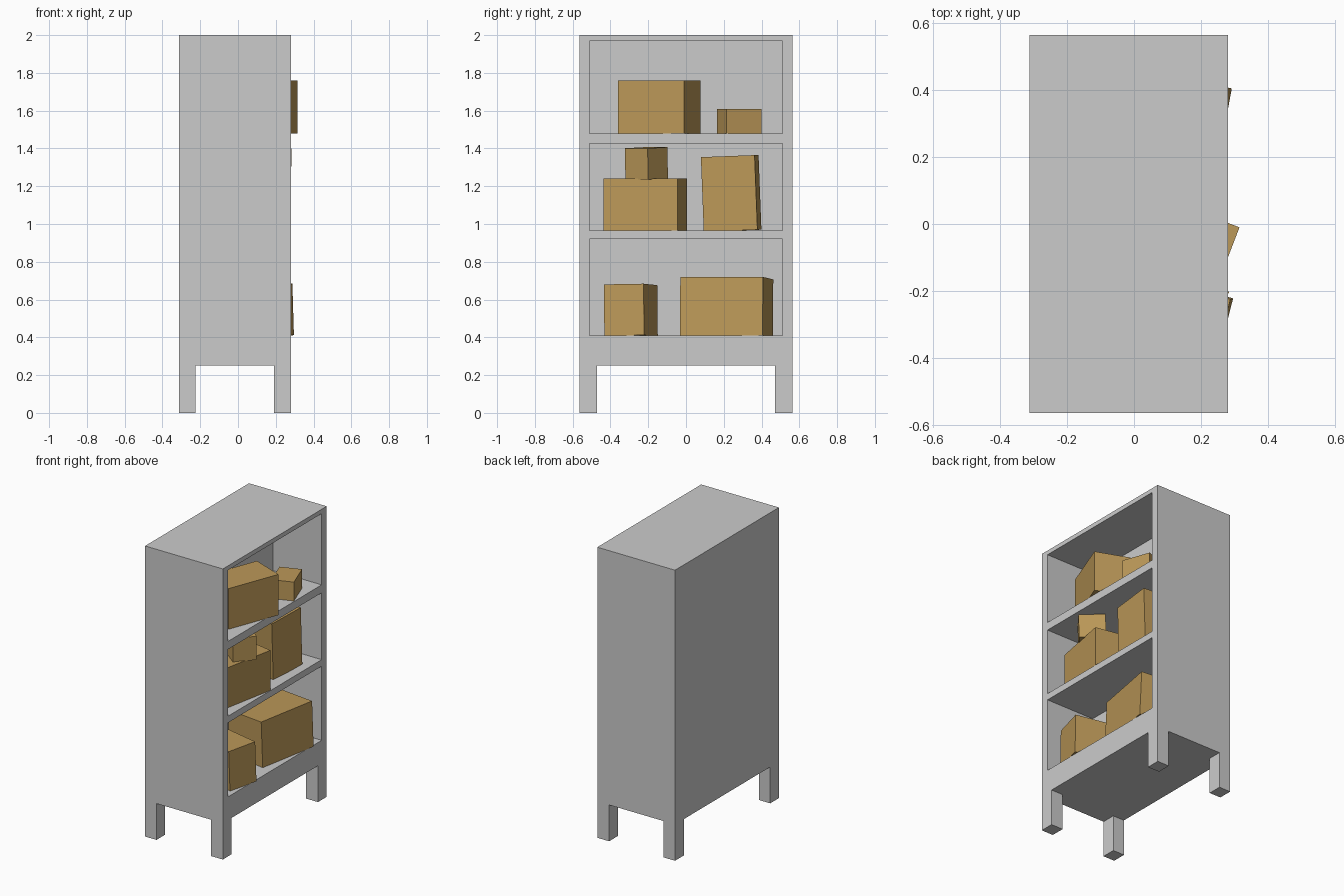
import bpy, bmesh, math

if "Cube" in bpy.data.objects:
    bpy.data.objects.remove(bpy.data.objects["Cube"])


def material(name, rgb):
    m = bpy.data.materials.new(name)
    m.diffuse_color = (*rgb, 1)
    m.use_nodes = True
    m.node_tree.nodes["Principled BSDF"].inputs["Base Color"].default_value = m.diffuse_color
    return m


GREY = material("grey metal", (0.60, 0.60, 0.60))
TAN = material("cardboard tan", (0.50, 0.315, 0.098))


def block(name, lo, hi, mat):
    """Axis-aligned box between two corners, origin at the world origin."""
    bm = bmesh.new()
    bmesh.ops.create_cube(bm, size=1)
    for v in bm.verts:
        v.co = [hi[i] if v.co[i] > 0 else lo[i] for i in range(3)]
    me = bpy.data.meshes.new(name)
    bm.to_mesh(me)
    bm.free()
    me.materials.append(mat)
    ob = bpy.data.objects.new(name, me)
    bpy.context.collection.objects.link(ob)
    return ob


# Cabinet: one solid block with shelf bays and leg gaps cut out
BACK, FRONT, SIDE = -0.312, 0.28, 0.565
cabinet = block("cabinet", (BACK, -SIDE, 0), (FRONT, SIDE, 2), GREY)
cuts = [((-0.09, -0.51, z0), (0.5, 0.51, z1))
        for z0, z1 in ((0.41, 0.92), (0.965, 1.425), (1.48, 1.97))]
cuts.append(((-0.225, -1, -0.2), (0.19, 1, 0.25)))       # gap between side legs
cuts.append(((-1, -0.47, -0.2), (1, 0.47, 0.25)))        # gap between front legs
bpy.context.view_layer.objects.active = cabinet
for lo, hi in cuts:
    cutter = block("cutter", lo, hi, GREY)
    cutter.hide_render = True
    mod = cabinet.modifiers.new("cut", 'BOOLEAN')
    mod.operation = 'DIFFERENCE'
    mod.solver = 'EXACT'
    mod.object = cutter
    bpy.ops.object.modifier_apply(modifier=mod.name)
    bpy.data.objects.remove(cutter)


# Cardboard boxes, placed by their nearest bottom corner
def carton(name, corner, size, turn, roll=0, pitch=0):
    d, w, h = size
    y0, y1 = (-w, 0) if turn < 0 else (0, w)
    ob = block(name, (-d, y0, 0), (0, y1, h), TAN)
    ob.location = corner
    ob.rotation_euler = [math.radians(a) for a in (roll, pitch, turn)]


carton("top_large_box", (0.315, -0.01, 1.48), (0.24, 0.375, 0.28), -21)
carton("top_small_box", (0.275, 0.215, 1.48), (0.145, 0.197, 0.13), 20)
carton("middle_wide_box", (0.278, -0.045, 0.963), (0.26, 0.40, 0.278), -11)
carton("middle_tall_box", (0.225, 0.378, 0.97), (0.27, 0.285, 0.395), -4.5, roll=2.2)
carton("middle_stacked_box", (0.28, -0.20, 1.236), (0.17, 0.153, 0.165), -38, pitch=2)
carton("bottom_left_box", (0.296, -0.222, 0.412), (0.29, 0.217, 0.272), -14.5, roll=1, pitch=-1.5)
carton("bottom_large_box", (0.292, 0.405, 0.41), (0.30, 0.445, 0.31), -10.5, pitch=-2.5)
